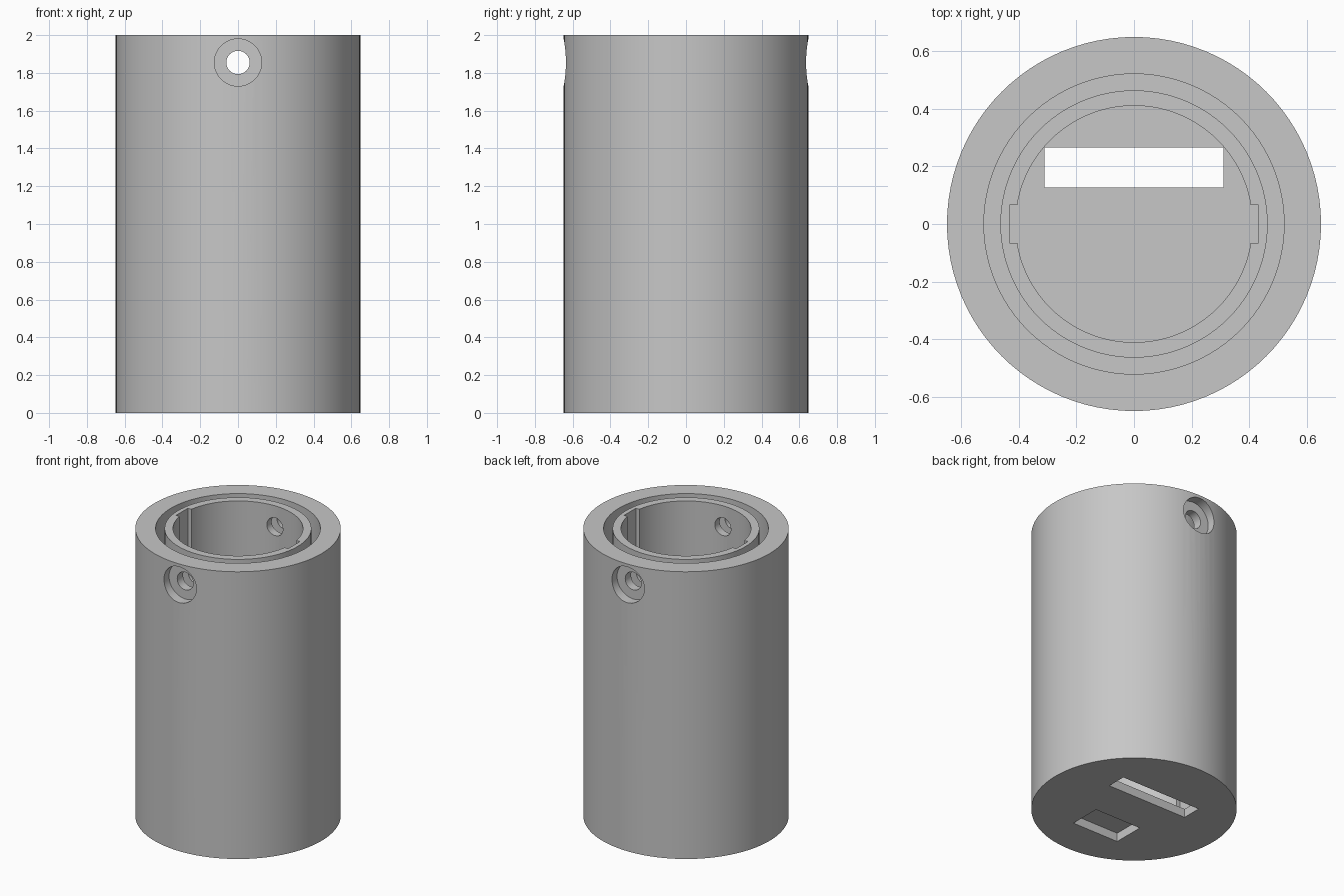
import bpy, bmesh, math
from mathutils import Matrix, Vector

if "Cube" in bpy.data.objects:
    bpy.data.objects.remove(bpy.data.objects["Cube"])

RADIUS, HEIGHT = 0.648, 2.0
GROOVE_OUT, GROOVE_IN, BORE = 0.52, 0.463, 0.41
FLOOR, GROOVE_FLOOR = 0.06, 1.6
HOLE_Z = 1.855

grey = bpy.data.materials.new("plain grey")
grey.use_nodes = True
color = (0.57, 0.57, 0.57, 1)
grey.diffuse_color = color
grey.node_tree.nodes["Principled BSDF"].inputs["Base Color"].default_value = color


def make_object(name, bm):
    bmesh.ops.recalc_face_normals(bm, faces=bm.faces)
    mesh = bpy.data.meshes.new(name)
    bm.to_mesh(mesh)
    bm.free()
    mesh.materials.append(grey)
    obj = bpy.data.objects.new(name, mesh)
    bpy.context.collection.objects.link(obj)
    return obj


def lathe(name, profile, steps):
    bm = bmesh.new()
    verts = [bm.verts.new((r, 0, z)) for r, z in profile]
    edges = [bm.edges.new(pair) for pair in zip(verts, verts[1:])]
    bmesh.ops.spin(bm, geom=verts + edges, cent=(0, 0, 0), axis=(0, 0, 1),
                   angle=math.tau, steps=steps, use_merge=True)
    bmesh.ops.remove_doubles(bm, verts=bm.verts, dist=1e-4)
    return make_object(name, bm)


def box_cutter(name, low, high):
    low, high = Vector(low), Vector(high)
    bm = bmesh.new()
    bmesh.ops.create_cube(bm, size=1, matrix=Matrix.Translation((low + high) / 2)
                          @ Matrix.Diagonal((*(high - low), 1)))
    return make_object(name, bm)


def round_cutter(name, radius, y0, y1):
    bm = bmesh.new()
    place = Matrix.Translation((0, (y0 + y1) / 2, HOLE_Z)) @ Matrix.Rotation(math.pi / 2, 4, "X")
    bmesh.ops.create_cone(bm, cap_ends=True, segments=48, radius1=radius,
                          radius2=radius, depth=abs(y1 - y0), matrix=place)
    return make_object(name, bm)


# Turned cup with a ring groove around the bore
body = lathe("cylinder_body", [
    (0, 0), (RADIUS, 0), (RADIUS, HEIGHT),
    (GROOVE_OUT, HEIGHT), (GROOVE_OUT, GROOVE_FLOOR),
    (GROOVE_IN, GROOVE_FLOOR), (GROOVE_IN, HEIGHT),
    (BORE, HEIGHT), (BORE, FLOOR), (0, FLOOR)], 96)

# Openings in the floor
cutters = [
    box_cutter("wide_slot", (-0.31, 0.127, -0.1), (0.31, 0.265, FLOOR + 0.02)),
    box_cutter("square_slot", (-0.18, -0.38, -0.1), (0.18, -0.158, FLOOR)),
    round_cutter("screw_hole", 0.062, -1, 1),
]
# Keyways in the bore and counterbores of the screw holes
for side, name in ((-1, "first"), (1, "second")):
    a, b = sorted((side * 0.36, side * 0.432))
    cutters.append(box_cutter(name + "_keyway", (a, -0.065, FLOOR), (b, 0.065, HEIGHT + 0.1)))
    cutters.append(round_cutter(name + "_counterbore", 0.125, side * 0.58, side * 0.8))

bpy.ops.object.select_all(action="DESELECT")
bpy.context.view_layer.objects.active = body
body.select_set(True)
for cutter in cutters:
    mod = body.modifiers.new(cutter.name, "BOOLEAN")
    mod.operation, mod.solver, mod.object = "DIFFERENCE", "EXACT", cutter
    bpy.ops.object.modifier_apply(modifier=mod.name)
    bpy.data.objects.remove(cutter)

bpy.ops.object.shade_smooth_by_angle(angle=math.radians(30))
